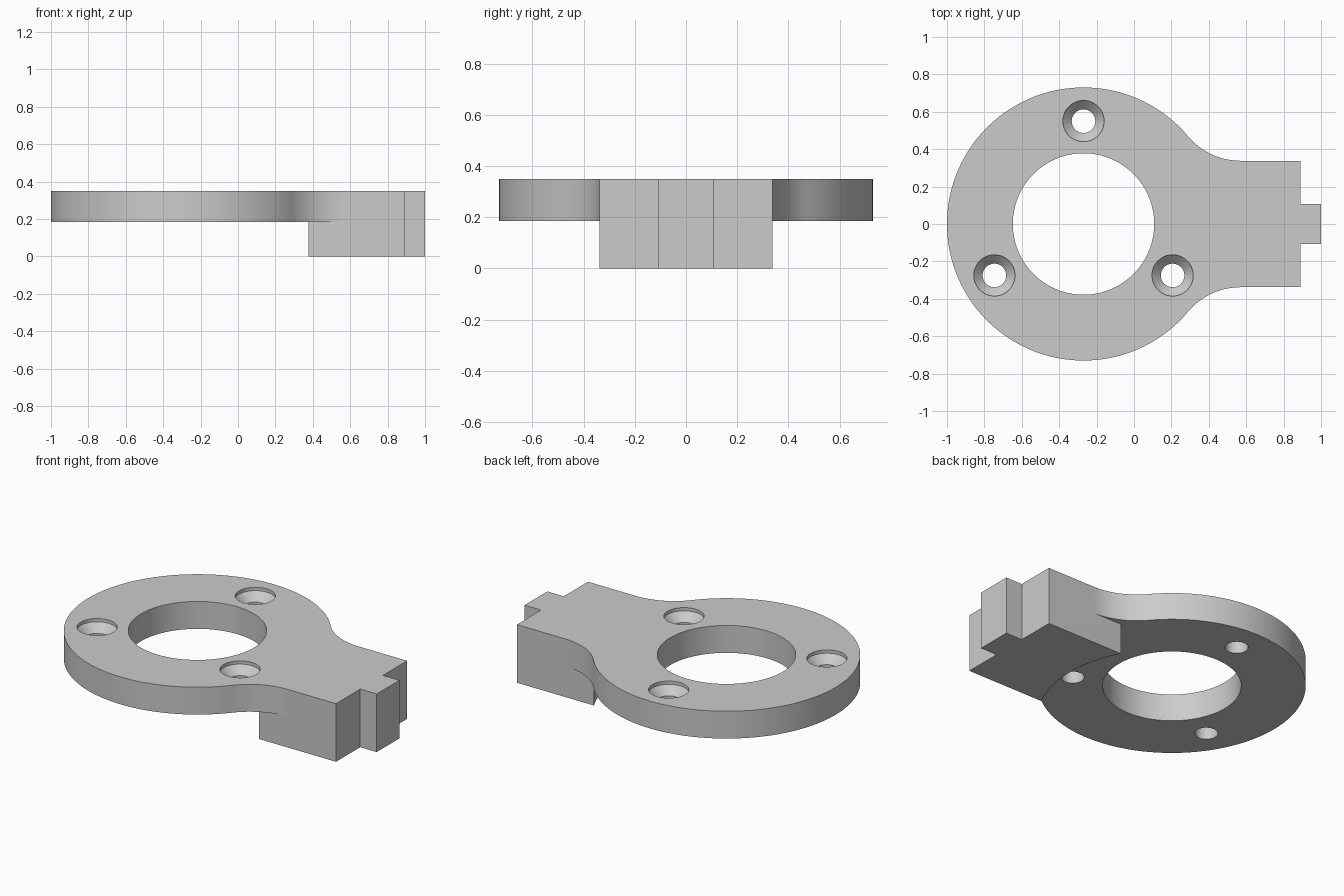
import bpy
import bmesh
from math import atan2, cos, hypot, pi, sin, sqrt, radians
from mathutils import Vector

cube = bpy.data.objects.get("Cube")
if cube:
    bpy.data.objects.remove(cube, do_unlink=True)

# Main dimensions
RING_X, RING_R, BORE_R = -0.27, 0.73, 0.378
PLATE_Z, TOP_Z = 0.185, 0.35
NECK_Y, NECK_END, TAB_Y = 0.338, 0.89, 0.108
FILLET_X = 0.57
BOLT_R, SINK_R, BOLT_CIRCLE = 0.063, 0.11, 0.55

grey = bpy.data.materials.new("plain grey")
grey.use_nodes = True
grey.diffuse_color = (0.6, 0.6, 0.6, 1)
grey.node_tree.nodes["Principled BSDF"].inputs["Base Color"].default_value = (0.6, 0.6, 0.6, 1)


def arc(cx, cy, r, start, end, steps):
    return [(cx + r * cos(start + (end - start) * i / steps),
             cy + r * sin(start + (end - start) * i / steps)) for i in range(steps + 1)]


def mirrored(half):
    """Close a half outline with its reflection across the x axis."""
    return half + [(x, -y) for x, y in reversed(half) if y > 1e-5]


def make_object(name, bm):
    bmesh.ops.recalc_face_normals(bm, faces=bm.faces)
    mesh = bpy.data.meshes.new(name)
    bm.to_mesh(mesh)
    bm.free()
    mesh.materials.append(grey)
    obj = bpy.data.objects.new(name, mesh)
    bpy.context.collection.objects.link(obj)
    return obj


def prism(name, outline, z0, z1):
    bm = bmesh.new()
    face = bm.faces.new([bm.verts.new((x, y, z0)) for x, y in outline])
    grown = bmesh.ops.extrude_face_region(bm, geom=[face])["geom"]
    bmesh.ops.translate(bm, vec=(0, 0, z1 - z0),
                        verts=[v for v in grown if isinstance(v, bmesh.types.BMVert)])
    return make_object(name, bm)


def lathe(name, profile, cx, cy, steps):
    """Closed solid turned about a vertical axis."""
    bm = bmesh.new()
    rings = [[bm.verts.new((cx + r * cos(2 * pi * i / steps), cy + r * sin(2 * pi * i / steps), z))
              for i in range(steps)] for r, z in profile]
    for low, high in zip(rings, rings[1:]):
        for i in range(steps):
            j = (i + 1) % steps
            bm.faces.new((low[i], low[j], high[j], high[i]))
    bm.faces.new(rings[0])
    bm.faces.new(rings[-1])
    return make_object(name, bm)


def combine(target, tool, operation):
    """Apply a boolean, then discard the tool."""
    tool.hide_render = True
    mod = target.modifiers.new(operation, "BOOLEAN")
    mod.operation, mod.object, mod.solver = operation, tool, "EXACT"
    bpy.context.view_layer.update()
    result = bpy.data.meshes.new_from_object(
        target.evaluated_get(bpy.context.evaluated_depsgraph_get()))
    target.modifiers.clear()
    target.data = result
    bpy.data.objects.remove(tool, do_unlink=True)


# Plate outline: ring, tangent fillet, neck and end tab
dx = FILLET_X - RING_X
fillet_r = (dx ** 2 + NECK_Y ** 2 - RING_R ** 2) / (2 * (RING_R - NECK_Y))
fillet_y = NECK_Y + fillet_r
tangent = atan2(fillet_y, dx)
end = [(NECK_END, NECK_Y), (NECK_END, TAB_Y), (1.0, TAB_Y)]
fillet = arc(FILLET_X, fillet_y, fillet_r, pi + tangent, 1.5 * pi, 16)
plate = prism("mounting_plate",
              mirrored(arc(RING_X, 0, RING_R, pi, tangent, 64) + fillet[1:] + end),
              PLATE_Z, TOP_Z)

# Lower block, its inner end hollowed to follow the ring
corner = atan2(NECK_Y, sqrt(RING_R ** 2 - NECK_Y ** 2))
block = prism("lower_block", mirrored(arc(RING_X, 0, RING_R, 0, corner, 12) + end), 0, PLATE_Z)
combine(plate, block, "UNION")

# Central bore
combine(plate, lathe("bore_cutter", [(BORE_R, PLATE_Z - 0.1), (BORE_R, TOP_Z + 0.1)],
                     RING_X, 0, 96), "DIFFERENCE")

# Three countersunk bolt holes
sink_profile = [(BOLT_R, PLATE_Z - 0.03), (BOLT_R, TOP_Z - 0.067),
                (SINK_R, TOP_Z - 0.02), (SINK_R, TOP_Z + 0.05)]
for angle in (90, 210, 330):
    a = radians(angle)
    combine(plate, lathe("bolt_cutter", sink_profile, RING_X + BOLT_CIRCLE * cos(a),
                         BOLT_CIRCLE * sin(a), 48), "DIFFERENCE")

# Smooth curved walls, crisp edges
bpy.ops.object.select_all(action="DESELECT")
plate.select_set(True)
bpy.context.view_layer.objects.active = plate
bpy.ops.object.shade_smooth_by_angle(angle=radians(25))
